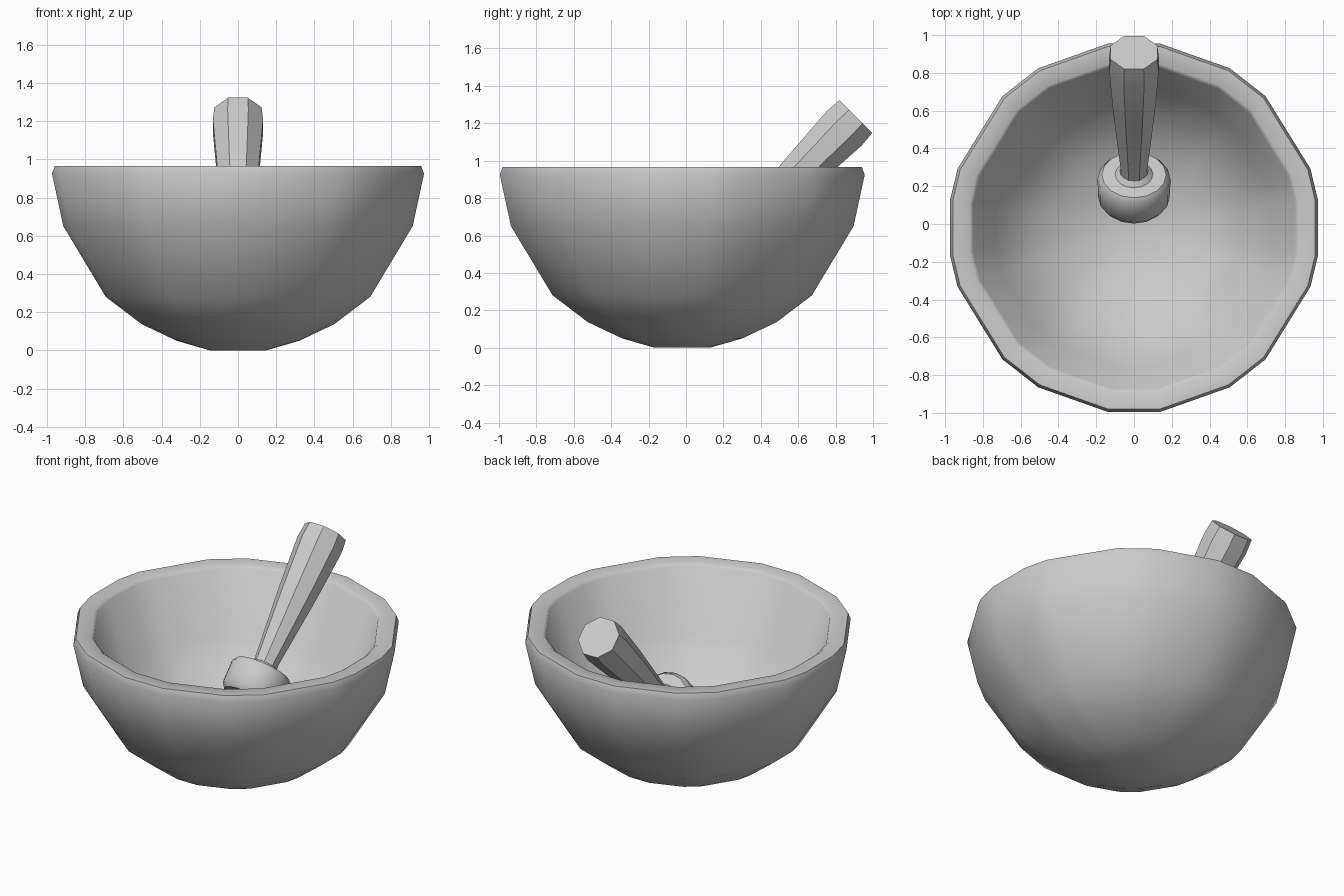
import bpy, bmesh, math
from mathutils import Vector, Matrix

if "Cube" in bpy.data.objects:
    bpy.data.objects.remove(bpy.data.objects["Cube"])


def revolve(name, profile, angles):
    """Spin (radius, height) points through the given angles; end caps or tips close the form."""
    bm = bmesh.new()
    rings = []
    for r, z in profile:
        if r == 0:
            rings.append([bm.verts.new((0, 0, z))])
        else:
            rings.append([bm.verts.new((r * math.cos(a), r * math.sin(a), z)) for a in angles])
    n = len(angles)
    for low, high in zip(rings, rings[1:]):
        for i in range(n):
            j = (i + 1) % n
            if len(high) == 1:
                bm.faces.new((low[i], low[j], high[0]))
            else:
                bm.faces.new((low[i], low[j], high[j], high[i]))
    bm.faces.new(list(reversed(rings[0])))
    if len(rings[-1]) > 1:
        bm.faces.new(rings[-1])
    bmesh.ops.recalc_face_normals(bm, faces=bm.faces)
    mesh = bpy.data.meshes.new(name)
    bm.to_mesh(mesh)
    bm.free()
    obj = bpy.data.objects.new(name, mesh)
    bpy.context.collection.objects.link(obj)
    bpy.ops.object.select_all(action='DESELECT')
    bpy.context.view_layer.objects.active = obj
    obj.select_set(True)
    bpy.ops.object.shade_smooth_by_angle(angle=math.radians(40))
    return obj


# Bowl: uneven hand-cut facets, mirrored into all four quadrants
quarter = [8.5, 18.5, 45, 59, 82]
degrees = quarter + [180 - d for d in reversed(quarter)]
degrees += [d + 180 for d in degrees]
bowl_angles = [math.radians(d) for d in degrees]
bowl_profile = [
    (.15, 0), (.325, .05), (.51, .137), (.70, .28), (.925, .65), (.985, .925), (.97, .965),
    (.88, .965), (.86, .95), (.74, .56), (.42, .33), (0, .2),
]
bowl = revolve("bowl", bowl_profile, bowl_angles)
bowl.location.y = -.02

# Pestle: octagonal tapered handle and a round head, leaning to the back
head_top, grip_end = Vector((0, .26, .58)), Vector((0, .908, 1.236))
axis = grip_end - head_top
length = axis.length
lean = Matrix.Translation(head_top) @ axis.to_track_quat('Z', 'Y').to_matrix().to_4x4()

handle_angles = [math.radians(22.5 + 45 * i) for i in range(8)]
handle = revolve("pestle_handle", [
    (.08, -.04), (.075, .06), (.118, .5), (.142, length - .09), (.134, length),
], handle_angles)
handle.matrix_world = lean

head_angles = [math.tau * i / 16 for i in range(16)]
head = revolve("pestle_head", [
    (.165, -.20), (.19, -.165), (.193, -.03), (.17, 0), (.10, .004), (.075, .03),
], head_angles)
head.matrix_world = lean
